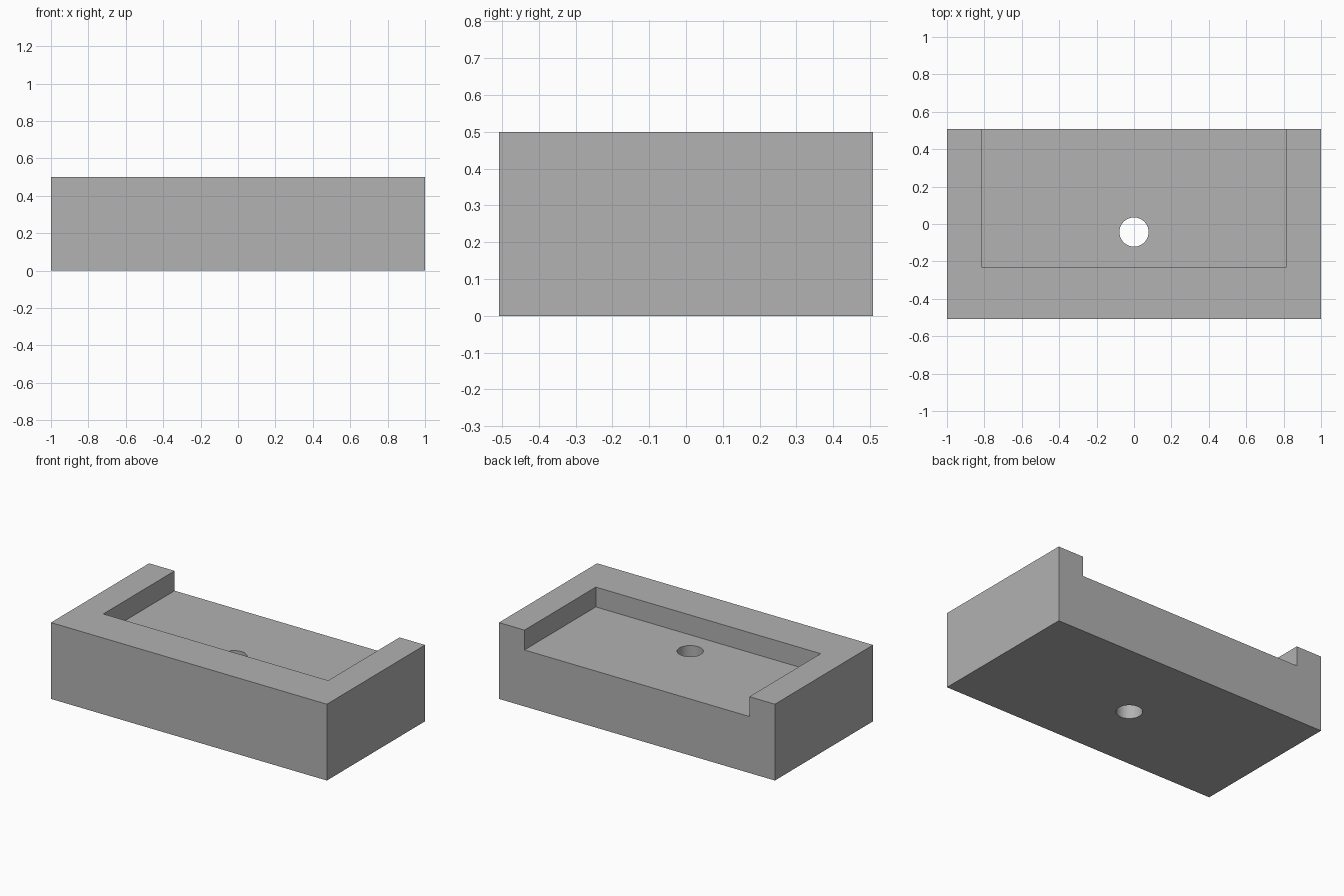
import bpy
import math

cube = bpy.data.objects.get("Cube")
if cube:
    bpy.data.objects.remove(cube, do_unlink=True)

WIDTH, DEPTH, HEIGHT = 2.0, 1.016, 0.5
FLOOR_Z = 0.37
POCKET_HALF = 0.815
POCKET_FRONT = -0.23
HOLE_Y, HOLE_RADIUS = -0.043, 0.078

grey = bpy.data.materials.new("plain_grey")
grey.use_nodes = True
colour = (0.445, 0.445, 0.445, 1)
grey.diffuse_color = colour
grey.node_tree.nodes["Principled BSDF"].inputs["Base Color"].default_value = colour


def box(name, low, high):
    centre = [(a + b) / 2 for a, b in zip(low, high)]
    bpy.ops.mesh.primitive_cube_add(size=1, location=centre)
    obj = bpy.context.object
    obj.name = name
    obj.scale = [b - a for a, b in zip(low, high)]
    bpy.ops.object.transform_apply(location=True, rotation=False, scale=True)
    obj.data.materials.append(grey)
    return obj


def cut(target, cutter):
    cutter.hide_render = True
    mod = target.modifiers.new("cut", "BOOLEAN")
    mod.operation = "DIFFERENCE"
    mod.solver = "EXACT"
    mod.object = cutter
    bpy.context.view_layer.objects.active = target
    bpy.ops.object.modifier_apply(modifier=mod.name)
    bpy.data.objects.remove(cutter, do_unlink=True)


# Solid block
block = box("block", (-WIDTH / 2, -DEPTH / 2, 0), (WIDTH / 2, DEPTH / 2, HEIGHT))

# Shallow pocket, open at the back
cut(block, box("pocket_cutter", (-POCKET_HALF, POCKET_FRONT, FLOOR_Z),
               (POCKET_HALF, DEPTH, HEIGHT * 2)))

# Round hole through the floor
bpy.ops.mesh.primitive_cylinder_add(vertices=64, radius=HOLE_RADIUS, depth=2,
                                    location=(0, HOLE_Y, 0))
hole = bpy.context.object
hole.name = "hole_cutter"
hole.data.materials.append(grey)
cut(block, hole)

# Smooth hole wall, crisp edges elsewhere
bpy.ops.object.select_all(action="DESELECT")
block.select_set(True)
bpy.context.view_layer.objects.active = block
bpy.ops.object.shade_smooth_by_angle(angle=math.radians(30))
